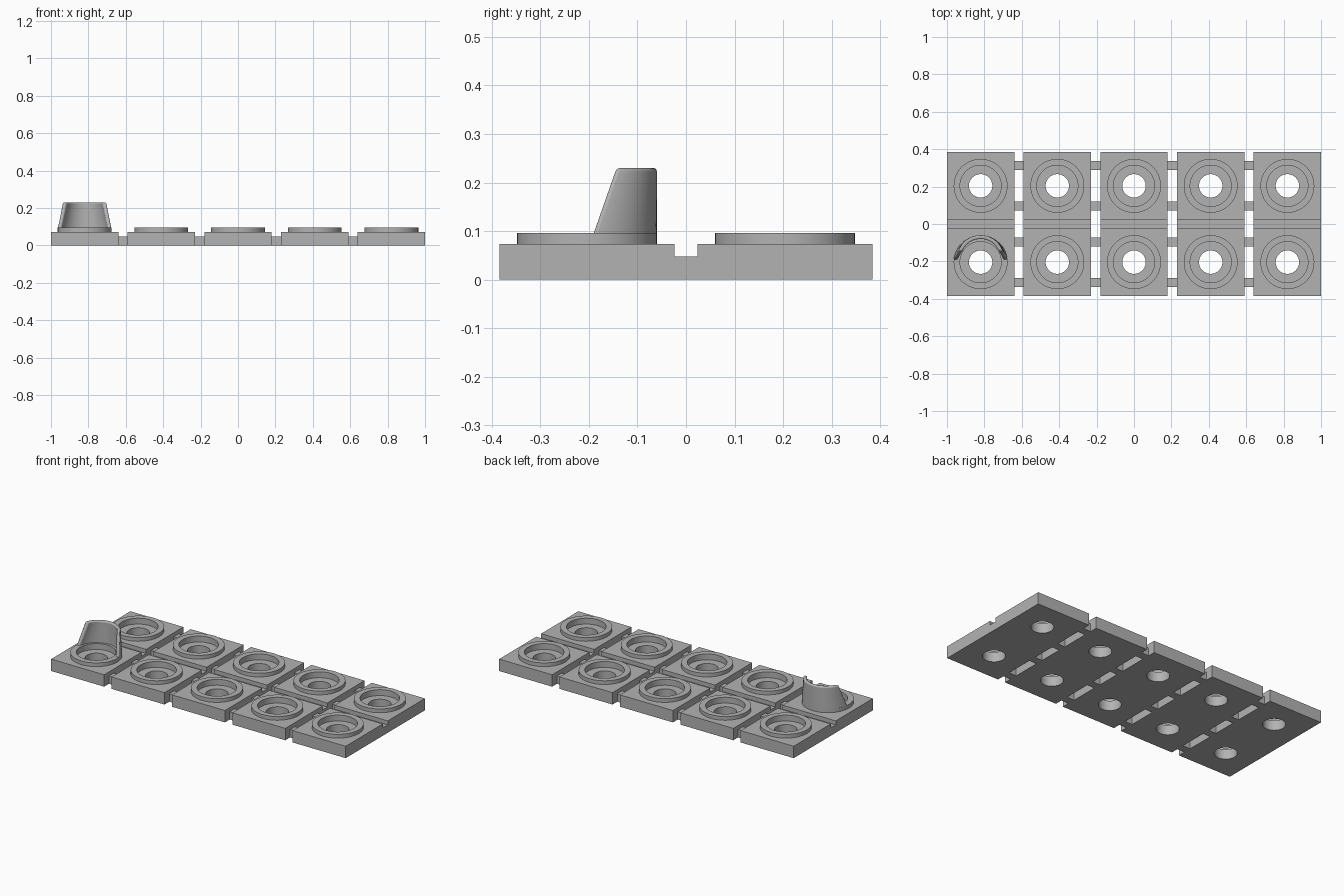
import bpy, bmesh
from math import pi, sin, cos, asin, radians

cube = bpy.data.objects.get("Cube")
if cube:
    bpy.data.objects.remove(cube, do_unlink=True)

grey = bpy.data.materials.new("plain grey")
grey.use_nodes = True
colour = (0.45, 0.45, 0.45, 1)
grey.diffuse_color = colour
grey.node_tree.nodes["Principled BSDF"].inputs["Base Color"].default_value = colour

SIZE, PITCH, TOP, LOW = 0.36, 0.41, 0.073, 0.048
ROW = 0.204          # distance of each row of sockets from the middle
SEG = 64


def finish(name, bm):
    bmesh.ops.recalc_face_normals(bm, faces=bm.faces)
    mesh = bpy.data.meshes.new(name)
    bm.to_mesh(mesh)
    bm.free()
    mesh.materials.append(grey)
    obj = bpy.data.objects.new(name, mesh)
    bpy.context.collection.objects.link(obj)
    return obj


def smooth(obj):
    bpy.ops.object.select_all(action='DESELECT')
    obj.select_set(True)
    bpy.context.view_layer.objects.active = obj
    bpy.ops.object.shade_smooth_by_angle(angle=radians(30))


def loft(bm, rings, closed):
    """Join successive rings of points with quads."""
    loops = [[bm.verts.new(p) for p in ring] for ring in rings]
    pairs = list(zip(loops, loops[1:]))
    if closed:
        pairs.append((loops[-1], loops[0]))
    for a, b in pairs:
        for i in range(len(a)):
            j = (i + 1) % len(a)
            bm.faces.new((a[i], a[j], b[j], b[i]))
    return loops


def box(name, x0, x1, y0, y1, z0, z1):
    bm = bmesh.new()
    loft_ends = loft(bm, [[(x0, y0, z), (x1, y0, z), (x1, y1, z), (x0, y1, z)]
                          for z in (z0, z1)], False)
    for end in loft_ends:
        bm.faces.new(end)
    return finish(name, bm)


def square_ring(z):
    ring = []
    for i in range(SEG):
        c, s = cos(2 * pi * i / SEG), sin(2 * pi * i / SEG)
        k = SIZE / 2 / max(abs(c), abs(s))
        ring.append((c * k, s * k, z))
    return ring


def round_ring(r, z):
    return [(r * cos(2 * pi * i / SEG), r * sin(2 * pi * i / SEG), z) for i in range(SEG)]


# Square block with a raised rim, a shallow recess and a through hole
def socket(name, x, y):
    profile = [(0.144, TOP), (0.144, 0.096), (0.11, 0.096),
               (0.11, 0.06), (0.0625, 0.06), (0.0625, 0)]
    bm = bmesh.new()
    loft(bm, [square_ring(0), square_ring(TOP)] + [round_ring(r, z) for r, z in profile], True)
    obj = finish(name, bm)
    obj.location = (x, y, 0)
    smooth(obj)


for col in range(5):
    x = (col - 2) * PITCH
    for row, side in (("front", -1), ("back", 1)):
        socket(f"{row}_socket_{col + 1}", x, side * ROW)
    # Low strip that forms the groove between the rows
    edge = ROW - SIZE / 2
    box(f"groove_floor_{col + 1}", x - SIZE / 2, x + SIZE / 2, -edge, edge, 0, LOW)
    # Small bars linking neighbouring columns
    if col < 4:
        for n, y in enumerate((-0.314, -0.096, 0.096, 0.314)):
            box(f"link_{col + 1}_{n + 1}", x + SIZE / 2, x + PITCH - SIZE / 2,
                y - 0.024, y + 0.024, 0, LOW)

# Curved wall on the front right socket: upright behind, tapered at the sides
ARC, WALL, BACK = 32, 0.02, -0.06
sections = []
for z, r, cut in ((0.08, 0.1435, -0.195), (0.096, 0.1435, -0.19), (0.23, 0.125, -0.143)):
    centre = BACK - r

    def arc(radius):
        start = asin((cut - centre) / radius)
        angles = [start + (pi - 2 * start) * i / ARC for i in range(ARC + 1)]
        return [(-2 * PITCH + radius * cos(a), centre + radius * sin(a), z) for a in angles]

    sections.append(arc(r) + arc(r - WALL)[::-1])
bm = bmesh.new()
for end in loft(bm, sections, False)[::2]:
    for i in range(ARC):
        bm.faces.new((end[i], end[i + 1], end[-i - 2], end[-i - 1]))
wall = finish("curved_wall", bm)
bevel = wall.modifiers.new("soft edges", 'BEVEL')
bevel.width = 0.007
bevel.segments = 3
bevel.limit_method = 'ANGLE'
bevel.angle_limit = radians(45)
smooth(wall)
